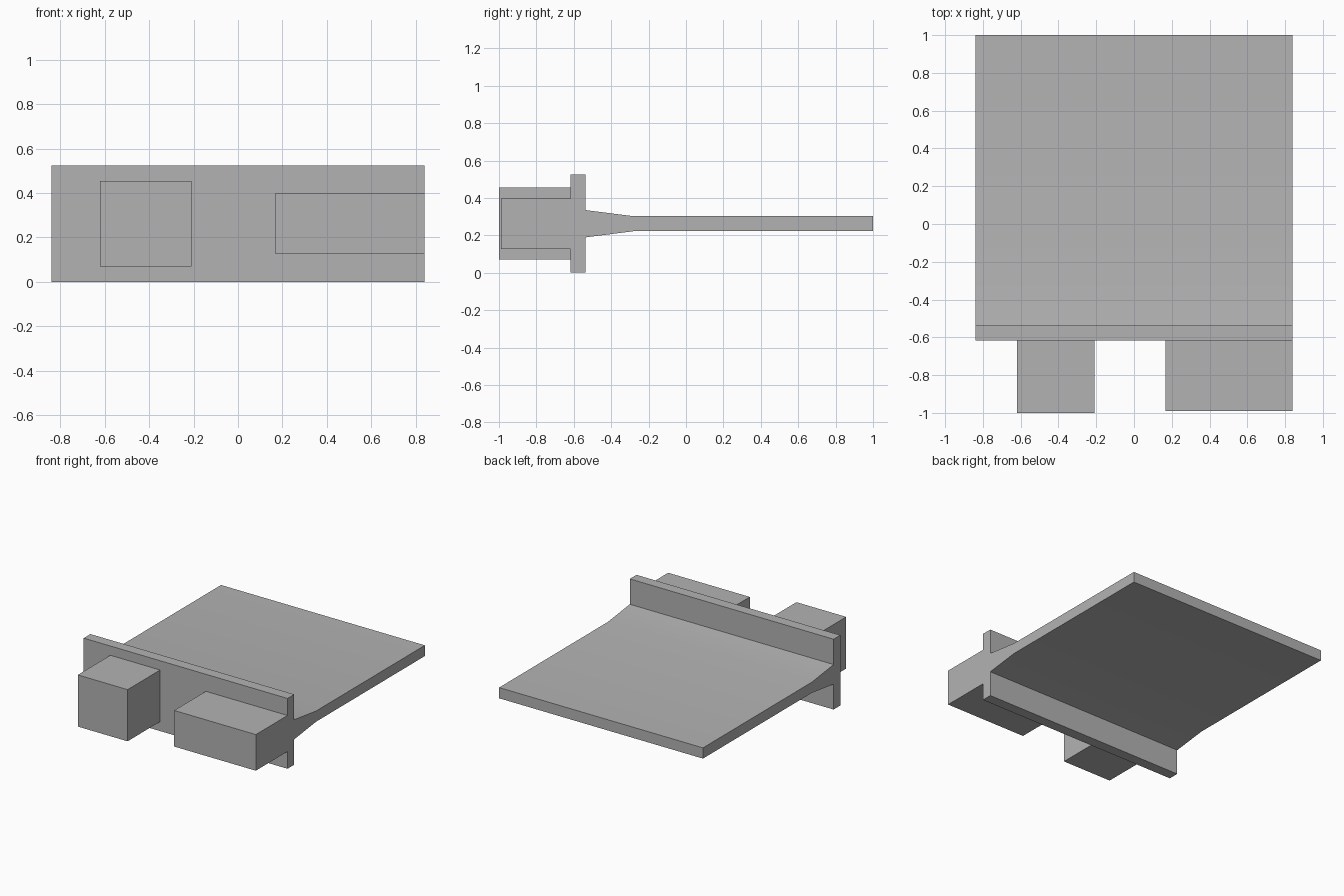
import bpy, bmesh, math

if "Cube" in bpy.data.objects:
    bpy.data.objects.remove(bpy.data.objects["Cube"])

grey = bpy.data.materials.new("plain grey")
grey.diffuse_color = (0.45, 0.45, 0.45, 1)
grey.use_nodes = True
grey.node_tree.nodes["Principled BSDF"].inputs["Base Color"].default_value = grey.diffuse_color


def extrude_profile(name, profile, x0, x1):
    """Sweep a closed (y, z) outline along x from x0 to x1."""
    bm = bmesh.new()
    face = bm.faces.new([bm.verts.new((x0, y, z)) for y, z in profile])
    swept = bmesh.ops.extrude_face_region(bm, geom=[face])["geom"]
    moved = [v for v in swept if isinstance(v, bmesh.types.BMVert)]
    bmesh.ops.translate(bm, verts=moved, vec=(x1 - x0, 0, 0))
    bmesh.ops.recalc_face_normals(bm, faces=bm.faces)
    mesh = bpy.data.meshes.new(name)
    bm.to_mesh(mesh)
    bm.free()
    obj = bpy.data.objects.new(name, mesh)
    bpy.context.collection.objects.link(obj)
    mesh.materials.append(grey)
    return obj


def block(name, x0, x1, y0, y1, z0, z1):
    return extrude_profile(name, [(y0, z0), (y1, z0), (y1, z1), (y0, z1)], x0, x1)


# Flange and flat blade joined by a tapered root, symmetric about mid height
MID = 0.262
upper = [(-0.617, 0.262), (-0.538, 0.262), (-0.538, 0.073),
         (-0.28, 0.04), (1.0, 0.04)]
outline = [(y, MID + h) for y, h in upper]
outline += [(y, MID - h) for y, h in reversed(upper)]
plate = extrude_profile("flanged_plate", outline, -0.84, 0.84)

# Smooth the gentle bend of the root, keep all other edges sharp
bpy.context.view_layer.objects.active = plate
plate.select_set(True)
bpy.ops.object.shade_smooth_by_angle(angle=math.radians(30))

# Two blocks on the front of the flange
block("tall_block", -0.62, -0.21, -1.0, -0.617, 0.07, 0.455)
block("wide_block", 0.167, 0.84, -0.99, -0.617, 0.128, 0.397)
